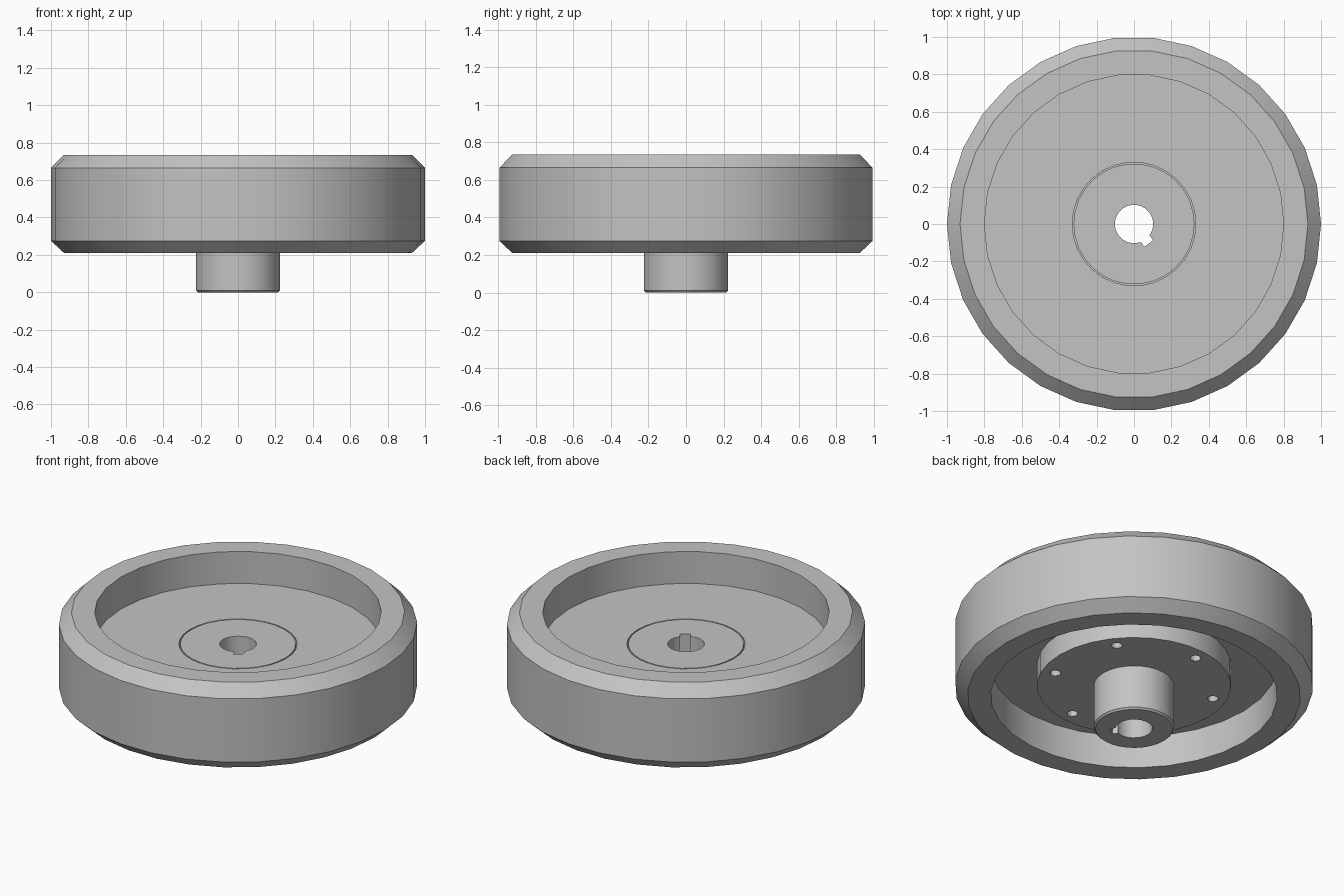
import bpy, bmesh
from math import radians, cos, sin, tau
from mathutils import Matrix, Vector

cube = bpy.data.objects.get("Cube")
if cube:
    bpy.data.objects.remove(cube, do_unlink=True)

GREY = (0.55, 0.55, 0.55, 1)
mat = bpy.data.materials.new("machined_grey")
mat.use_nodes = True
mat.diffuse_color = GREY
for node in mat.node_tree.nodes:
    if node.type == 'BSDF_PRINCIPLED':
        node.inputs["Base Color"].default_value = GREY


def make_object(name, bm):
    bmesh.ops.recalc_face_normals(bm, faces=bm.faces)
    mesh = bpy.data.meshes.new(name)
    bm.to_mesh(mesh)
    bm.free()
    mesh.materials.append(mat)
    obj = bpy.data.objects.new(name, mesh)
    bpy.context.collection.objects.link(obj)
    return obj


def lathe(name, profile, sides):
    """Turn a closed (radius, height) profile around z."""
    bm = bmesh.new()
    rings = []
    for r, z in profile:
        rings.append([bm.verts.new((r * cos(tau * i / sides), r * sin(tau * i / sides), z))
                      for i in range(sides)])
    for a, b in zip(rings, rings[1:] + rings[:1]):
        for i in range(sides):
            j = (i + 1) % sides
            bm.faces.new((a[i], a[j], b[j], b[i]))
    return make_object(name, bm)


def cylinder(name, radius, low, high, sides, x=0, y=0):
    bm = bmesh.new()
    bmesh.ops.create_cone(bm, cap_ends=True, segments=sides, radius1=radius, radius2=radius,
                          depth=high - low,
                          matrix=Matrix.Translation((x, y, (low + high) / 2)))
    return make_object(name, bm)


def cut(target, cutter):
    cutter.hide_render = True
    mod = target.modifiers.new("cut", 'BOOLEAN')
    mod.operation = 'DIFFERENCE'
    mod.solver = 'EXACT'
    mod.object = cutter
    bpy.context.view_layer.objects.active = target
    bpy.ops.object.modifier_apply(modifier=mod.name)
    bpy.data.objects.remove(cutter, do_unlink=True)


TOP, BOTTOM = 0.735, 0.21
WEB_TOP, WEB_BOTTOM = 0.538, 0.41
FLANGE_BOTTOM = 0.275

# Wheel: chamfered rim with a thin web and a centre hole
wheel = lathe("wheel_rim_and_web", [
    (0.33, WEB_TOP), (0.8, WEB_TOP), (0.8, TOP), (0.93, TOP), (1, 0.665), (1, 0.275),
    (0.93, BOTTOM), (0.8, BOTTOM), (0.8, WEB_BOTTOM), (0.33, WEB_BOTTOM)], 30)

# Hub: boss through the web, mounting flange and shaft sleeve, turned in one piece
bm = bmesh.new()
SIDES = 30
profile = [(0.215, 0), (0.225, 0.01), (0.225, FLANGE_BOTTOM), (0.542, FLANGE_BOTTOM),
           (0.542, WEB_BOTTOM), (0.323, WEB_BOTTOM), (0.323, WEB_TOP)]
rings = [[bm.verts.new((r * cos(tau * i / SIDES), r * sin(tau * i / SIDES), z))
          for i in range(SIDES)] for r, z in profile]
for a, b in zip(rings, rings[1:]):
    for i in range(SIDES):
        j = (i + 1) % SIDES
        bm.faces.new((a[i], a[j], b[j], b[i]))
bm.faces.new(rings[0])
bm.faces.new(rings[-1])
hub = make_object("hub", bm)

# Bore and keyway
cut(hub, cylinder("bore_cutter", 0.103, -0.1, 0.8, 20))
bm = bmesh.new()
bmesh.ops.create_cube(bm, size=1, matrix=Matrix.Rotation(radians(-53), 4, 'Z')
                      @ Matrix.Translation((0.0655, 0, 0.35))
                      @ Matrix.Diagonal(Vector((0.131, 0.058, 0.9, 1))))
cut(hub, make_object("keyway_cutter", bm))

# Six bolt holes in the flange underside
for k in range(6):
    a = radians(38 + 60 * k)
    cut(hub, cylinder("bolt_hole_cutter", 0.03, 0.2, 0.4, 12, 0.462 * cos(a), 0.462 * sin(a)))

# Smooth the turned surfaces, keep the edges crisp
for obj in (wheel, hub):
    bpy.ops.object.select_all(action='DESELECT')
    obj.select_set(True)
    bpy.context.view_layer.objects.active = obj
    bpy.ops.object.shade_smooth_by_angle(angle=radians(30))
